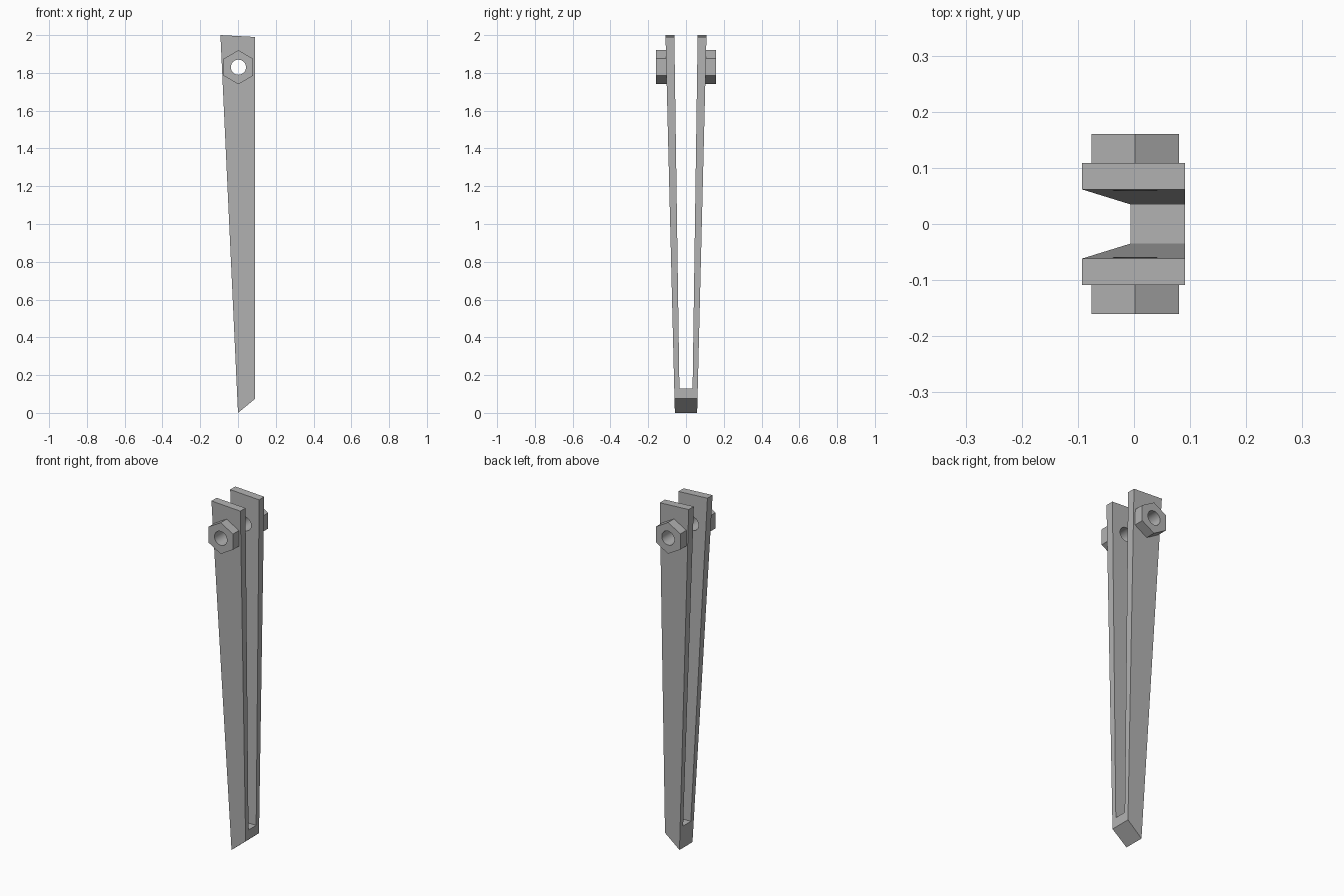
import bpy, bmesh, math
from mathutils import Matrix

cube = bpy.data.objects.get("Cube")
if cube:
    bpy.data.objects.remove(cube)

GREY = (0.45, 0.45, 0.45, 1)
grey = bpy.data.materials.new("plain_grey")
grey.use_nodes = True
grey.diffuse_color = GREY
grey.node_tree.nodes["Principled BSDF"].inputs["Base Color"].default_value = GREY

HOLE_X, HOLE_Z = 0.002, 1.83


def add_object(name, bm):
    bmesh.ops.recalc_face_normals(bm, faces=bm.faces)
    mesh = bpy.data.meshes.new(name)
    bm.to_mesh(mesh)
    bm.free()
    mesh.materials.append(grey)
    obj = bpy.data.objects.new(name, mesh)
    bpy.context.collection.objects.link(obj)
    return obj


def tapered_slab(name, outline, half_width):
    """Side outline in x and z, widened along y by a function of height."""
    bm = bmesh.new()
    rings = [[bm.verts.new((x, side * half_width(z), z)) for x, z in outline]
             for side in (-1, 1)]
    bm.faces.new(rings[0])
    bm.faces.new(reversed(rings[1]))
    count = len(outline)
    for i in range(count):
        j = (i + 1) % count
        bm.faces.new((rings[0][i], rings[1][i], rings[1][j], rings[0][j]))
    return add_object(name, bm)


def cross_cylinder(name, sides, radius, length, y):
    """Cylinder along y, centred on the bolt axis, with a corner at the top."""
    bm = bmesh.new()
    turn = (Matrix.Translation((HOLE_X, y, HOLE_Z))
            @ Matrix.Rotation(math.pi / 2, 4, "X"))
    bmesh.ops.create_cone(bm, cap_ends=True, segments=sides, radius1=radius,
                          radius2=radius, depth=length, matrix=turn)
    return add_object(name, bm)


def cut(target, cutter):
    mod = target.modifiers.new("cut", "BOOLEAN")
    mod.operation = "DIFFERENCE"
    mod.solver = "EXACT"
    mod.object = cutter
    bpy.context.view_layer.objects.active = target
    bpy.ops.object.modifier_apply(modifier=mod.name)


# Forked blade, tapering to a slanted tip
blade = tapered_slab(
    "forked_blade",
    [(0.0, 0.0), (0.091, 0.075), (0.091, 1.99), (-0.093, 2.0)],
    lambda z: 0.059 + 0.0248 * z)

# Open slot between the two arms
slot = tapered_slab(
    "slot_cutter",
    [(-0.3, 0.13), (0.3, 0.13), (0.3, 2.1), (-0.3, 2.1)],
    lambda z: 0.033 + 0.0144 * z)

# Hexagonal nuts on the outer faces
nuts = [cross_cylinder(name, 6, 0.09, 0.065, y)
        for name, y in (("front_nut", -0.1275), ("back_nut", 0.1275))]

# Bolt hole through everything
hole = cross_cylinder("hole_cutter", 32, 0.04, 0.6, 0)

cut(blade, slot)
for part in [blade] + nuts:
    cut(part, hole)
    bpy.ops.object.select_all(action="DESELECT")
    part.select_set(True)
    bpy.context.view_layer.objects.active = part
    bpy.ops.object.shade_smooth_by_angle(angle=math.radians(30))

for helper in (slot, hole):
    bpy.data.objects.remove(helper)
